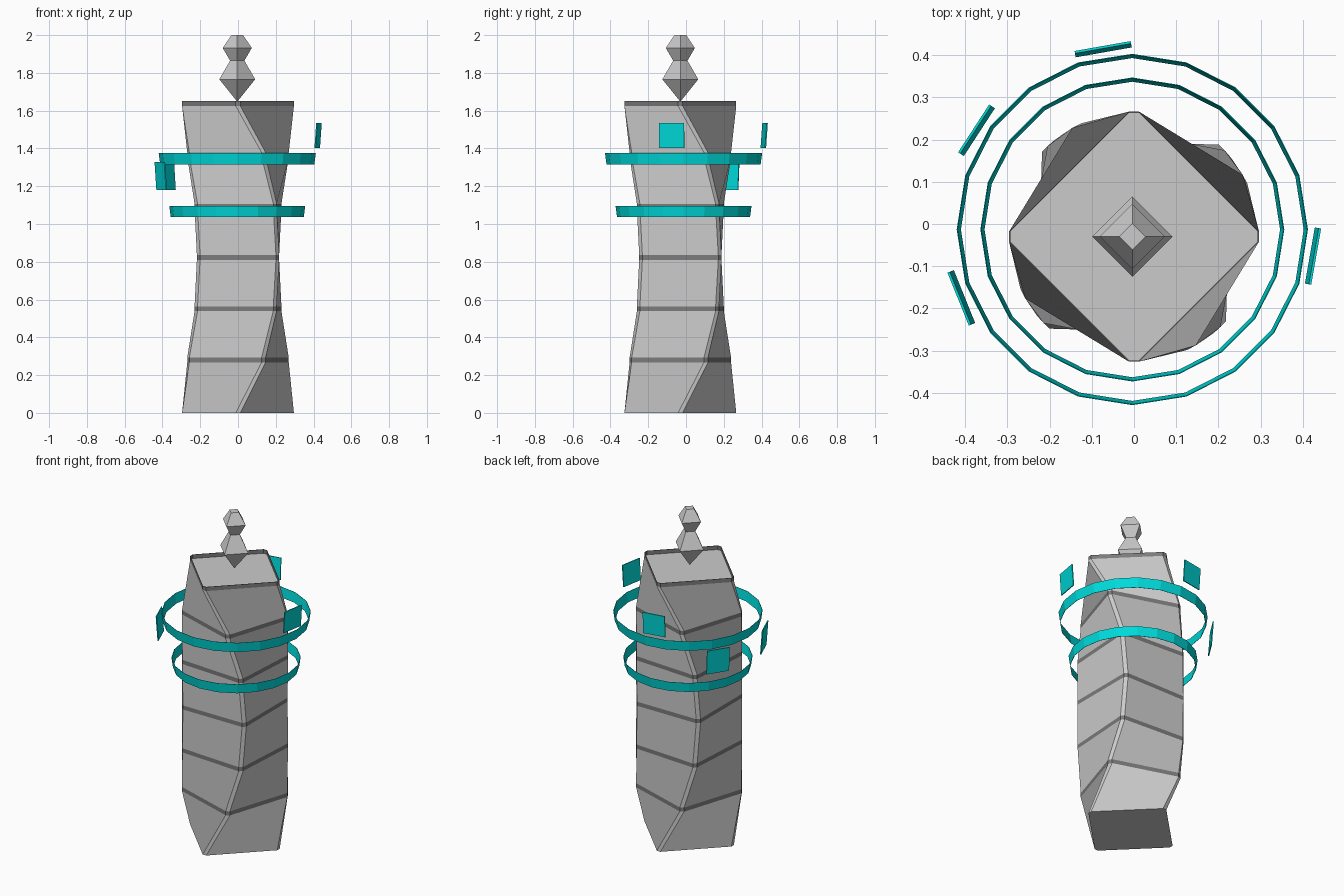
import bpy, bmesh
from math import sin, cos, pi, radians
from mathutils import Matrix, Vector

if "Cube" in bpy.data.objects:
    bpy.data.objects.remove(bpy.data.objects["Cube"])

CY = -0.03  # tower axis offset in y


def material(name, rgb):
    m = bpy.data.materials.new(name)
    m.diffuse_color = (*rgb, 1)
    m.use_nodes = True
    m.node_tree.nodes["Principled BSDF"].inputs["Base Color"].default_value = m.diffuse_color
    return m


teal = material("teal", (0.0, 0.7, 0.7))
dark = material("dark_grey", (0.2, 0.2, 0.2))


def make_object(name, bm, *mats):
    bmesh.ops.recalc_face_normals(bm, faces=bm.faces)
    me = bpy.data.meshes.new(name)
    bm.to_mesh(me)
    bm.free()
    for m in mats:
        me.materials.append(m)
    ob = bpy.data.objects.new(name, me)
    bpy.context.collection.objects.link(ob)
    return ob


def loft(bm, rings, band_rows=(), closed=False):
    """Skin a stack of point rings; rows in band_rows get the second material."""
    vs = [[bm.verts.new(p) for p in r] for r in rings]
    n, rows = len(vs[0]), len(vs) if closed else len(vs) - 1
    for j in range(rows):
        a, b = vs[j], vs[(j + 1) % len(vs)]
        for i in range(n):
            k = (i + 1) % n
            f = bm.faces.new((a[i], a[k], b[k], b[i]))
            f.material_index = 1 if j in band_rows else 0
    if not closed:
        bm.faces.new(vs[0][::-1])
        bm.faces.new(vs[-1])


# Tower: chamfered square that twists 45 degrees and back, with dark floor bands
def section(z, angle, r=0.296):
    pts = []
    for k in range(4):
        for t in (-0.012, 0.012):
            p = Matrix.Rotation(angle + k * pi / 2, 3, 'Z') @ Vector((r, t, z))
            pts.append(p + Vector((0, CY, 0)))
    return pts


rings, bands = [section(0, 0)], []
for i in range(1, 7):
    ang = radians(45) * (1 - abs(i / 3 - 1) ** 2.3)
    zc = 0.28 + (i - 1) * 0.2715
    bands.append(len(rings))
    rings += [section(zc - 0.0125, ang), section(zc + 0.0125, ang)]
# sunken roof behind the top band
bands.append(len(rings) - 1)
bands.append(len(rings))
rings += [section(1.65, 0, 0.293), section(1.626, 0, 0.293)]
bm = bmesh.new()
loft(bm, rings, bands)
make_object("twisted_tower", bm, None, dark)

# Finial: four-sided stacked diamonds
profile = [(0.002, 1.65), (0.095, 1.766), (0.038, 1.865), (0.077, 1.932), (0.031, 2.0)]
bm = bmesh.new()
loft(bm, [[(-0.004 + r * cos(k * pi / 2), CY + r * sin(k * pi / 2), z) for k in range(4)]
          for r, z in profile])
make_object("finial", bm)


# Floating rings: very thin, slightly flared 20-sided hoops
def hoop(name, r, z0, z1):
    bm = bmesh.new()
    prof = [(r - 0.008, z0), (r, z1), (r - 0.002, z1), (r - 0.010, z0)]
    loft(bm, [[(-0.004 + q * cos(i * pi / 10), -0.013 + q * sin(i * pi / 10), z)
               for i in range(20)] for q, z in prof], closed=True)
    make_object(name, bm, teal)


hoop("lower_ring", 0.36, 1.037, 1.095)
hoop("upper_ring", 0.416, 1.316, 1.376)


# Floating panels: thin tilted plates facing outwards
def panel(name, x, y, z, facing, height):
    bm = bmesh.new()
    bmesh.ops.create_cube(bm, size=1)
    bm.transform(Matrix.Translation((x, y, z))
                 @ Matrix.Rotation(radians(facing), 4, 'Z')
                 @ Matrix.Rotation(radians(4), 4, 'Y')
                 @ Matrix.Diagonal((0.006, 0.135, height, 1)))
    make_object(name, bm, teal)


panel("right_panel", 0.424, -0.076, 1.469, -10, 0.132)
panel("back_panel", -0.073, 0.414, 1.469, 100, 0.132)
panel("back_left_panel", -0.373, 0.222, 1.254, 147, 0.148)
panel("front_left_panel", -0.409, -0.175, 1.254, 202, 0.148)
